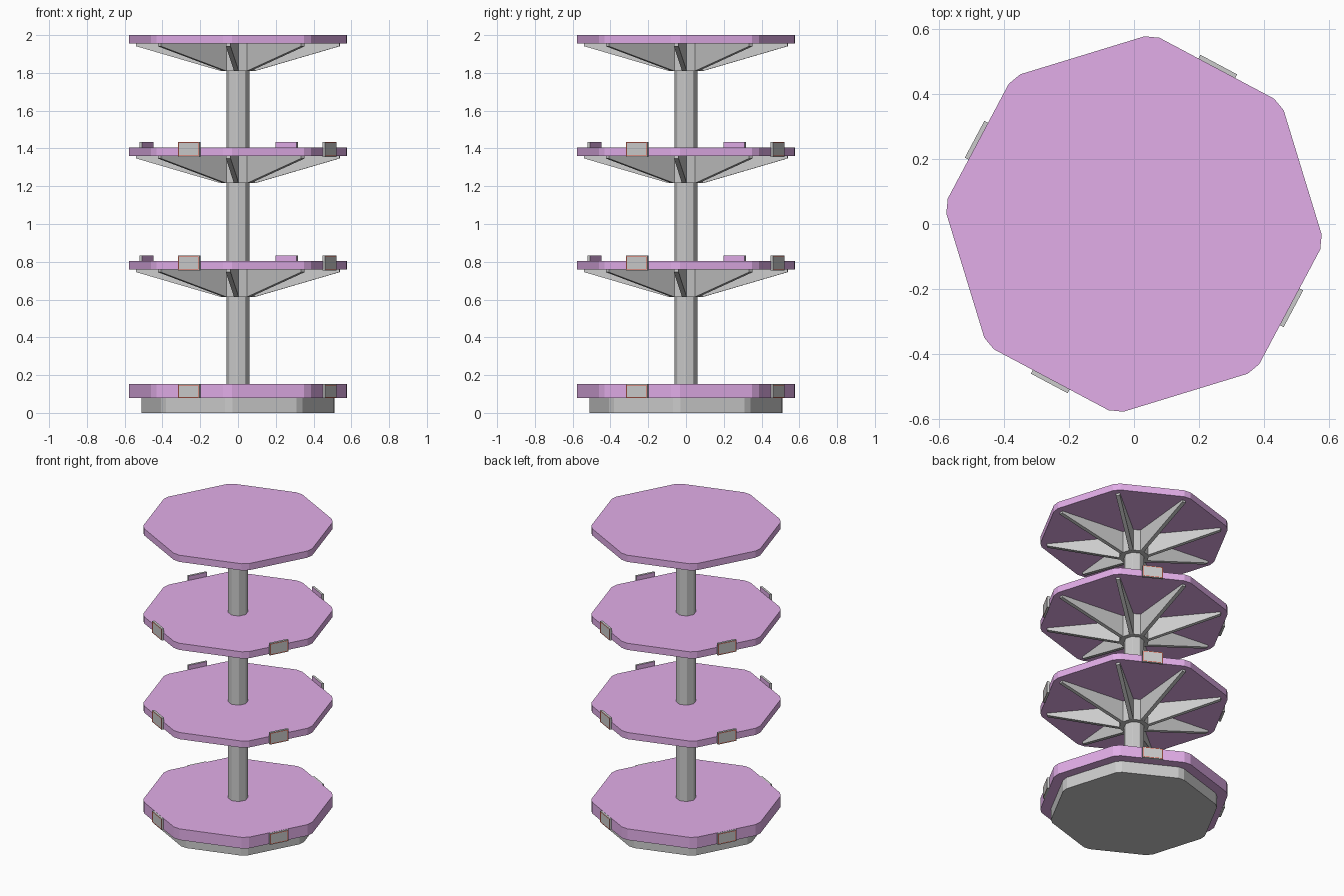
import bpy, bmesh
from math import radians, cos, sin
from mathutils import Matrix, Vector

if "Cube" in bpy.data.objects:
    bpy.data.objects.remove(bpy.data.objects["Cube"])

TURN = radians(-5.5)      # angle of the first octagon corner


def material(name, color):
    m = bpy.data.materials.new(name)
    m.diffuse_color = color
    m.use_nodes = True
    m.node_tree.nodes["Principled BSDF"].inputs["Base Color"].default_value = m.diffuse_color
    return m


PURPLE = material("purple", (0.76, 0.42, 0.81, 1))
RED = material("red", (0.75, 0.08, 0.04, 1))
GREY = material("grey", (0.55, 0.55, 0.55, 1))


def finish(name, bm, mats=()):
    bmesh.ops.recalc_face_normals(bm, faces=bm.faces)
    me = bpy.data.meshes.new(name)
    bm.to_mesh(me)
    bm.free()
    for m in mats:
        me.materials.append(m)
    ob = bpy.data.objects.new(name, me)
    bpy.context.collection.objects.link(ob)
    return ob


def extrude(bm, pts, vec):
    face = bm.faces.new([bm.verts.new(p) for p in pts])
    new = bmesh.ops.extrude_face_region(bm, geom=[face])["geom"]
    bmesh.ops.translate(bm, vec=vec, verts=[v for v in new if isinstance(v, bmesh.types.BMVert)])


def octagon(name, scale, z0, z1, mats=()):
    """Upright eight-sided prism with clipped corners."""
    corner = [Vector((cos(TURN + radians(45 * i)), sin(TURN + radians(45 * i)), 0)) * 0.588 for i in range(8)]
    pts = []
    for i, c in enumerate(corner):
        for n in (corner[i - 1], corner[(i + 1) % 8]):
            p = (c + (n - c).normalized() * 0.025) * scale
            pts.append((p.x, p.y, z0))
    bm = bmesh.new()
    extrude(bm, pts, (0, 0, z1 - z0))
    return finish(name, bm, mats)


def ribs(name, top):
    """Eight tapering support fins pointing at the corners."""
    bm = bmesh.new()
    h = 0.0125
    profile = [(0.05, top), (0.54, top), (0.54, top - 0.014), (0.09, top - 0.145), (0.05, top - 0.145)]
    for i in range(8):
        before = set(bm.verts)
        extrude(bm, [(r, -h, z) for r, z in profile], (0, 2 * h, 0))
        bmesh.ops.rotate(bm, matrix=Matrix.Rotation(TURN + radians(45 * i), 3, 'Z'),
                         verts=[v for v in bm.verts if v not in before])
    return finish(name, bm)


def tags(name, z0, z1):
    """Four price-holder plates: grey, purple back, red outline on the front."""
    bm = bmesh.new()
    for i in range(4):
        rot = Matrix.Rotation(TURN + radians(67.5 + 90 * i), 4, 'Z')
        mat = rot @ Matrix.Translation((0.5485, 0, (z0 + z1) / 2)) @ Matrix.Diagonal((0.015, 0.128, z1 - z0, 1))
        new = bmesh.ops.create_cube(bm, size=1, matrix=mat)["verts"]
        out = rot @ Vector((1, 0, 0))
        faces = {f for v in new for f in v.link_faces}
        front = max(faces, key=lambda f: f.normal.dot(out) or f.calc_center_median().dot(out))
        front = max(faces, key=lambda f: f.calc_center_median().dot(out))
        back = min(faces, key=lambda f: f.calc_center_median().dot(out))
        back.material_index = 1
        bmesh.ops.inset_region(bm, faces=[front], thickness=0.006)
        rim = bmesh.ops.inset_region(bm, faces=[front], thickness=0.004)["faces"]
        for f in rim:
            f.material_index = 2
    return finish(name, bm, (GREY, PURPLE, RED))


# Base and central pole
octagon("base_plinth", 0.885, 0, 0.08)
octagon("base_deck", 1, 0.079, 0.154, [PURPLE])
octagon("centre_pole", 0.105, 0.15, 1.96)
tags("base_tags", 0.078, 0.153)

# Three shelves, each with hub and ribs; the top one has no tags
for label, top in (("lower", 0.804), ("middle", 1.406), ("top", 2.0)):
    under = top - 0.045
    octagon(label + "_shelf", 1, under, top, [PURPLE])
    octagon(label + "_hub", 0.16, under - 0.145, under)
    ribs(label + "_ribs", under)
    if label != "top":
        tags(label + "_tags", top - 0.05, top + 0.029)
